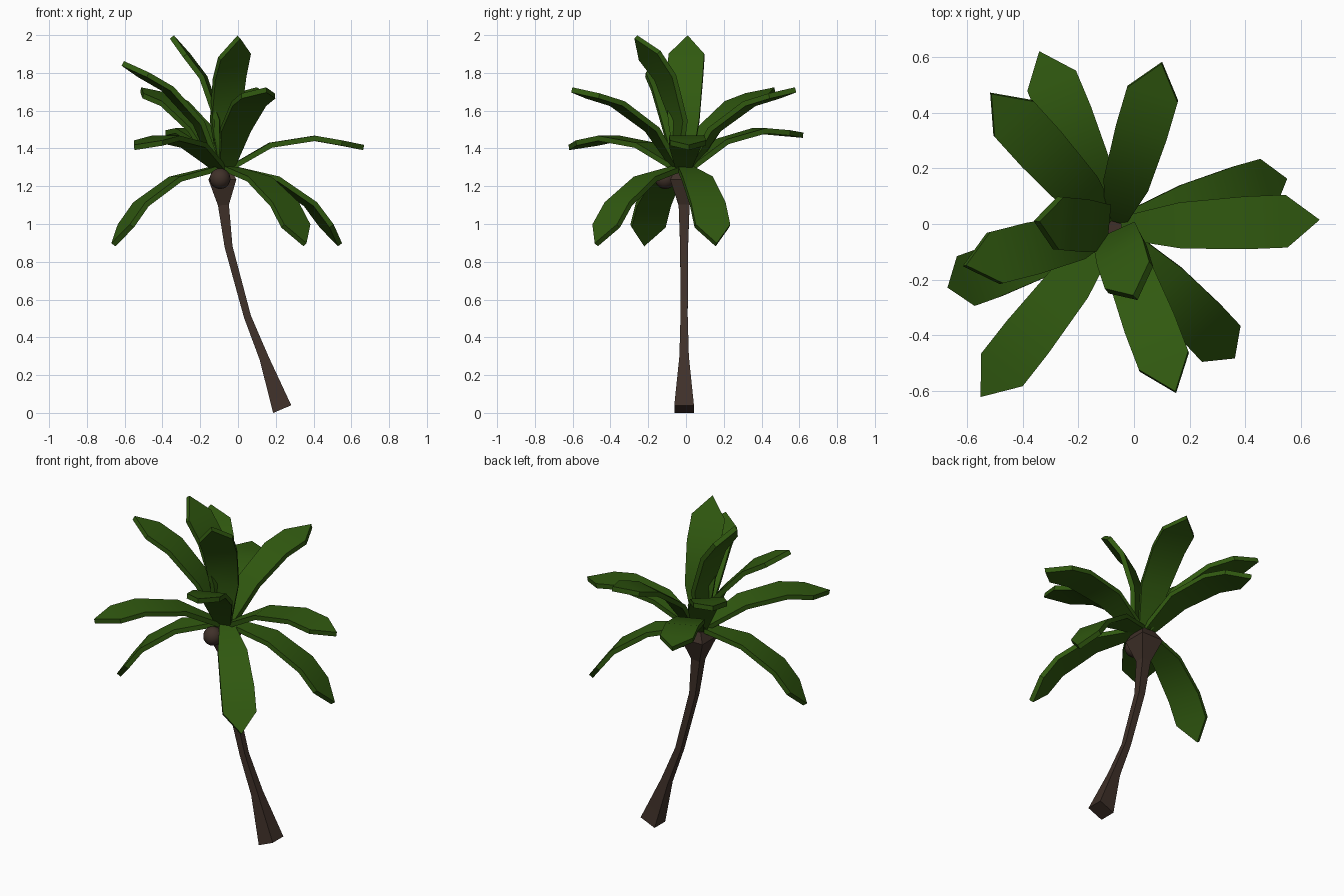
import bpy
import bmesh
import math
from mathutils import Vector

cube = bpy.data.objects.get("Cube")
if cube:
    bpy.data.objects.remove(cube, do_unlink=True)


def material(name, rgb):
    m = bpy.data.materials.new(name)
    m.use_nodes = True
    m.diffuse_color = (*rgb, 1)
    bsdf = m.node_tree.nodes["Principled BSDF"]
    bsdf.inputs["Base Color"].default_value = (*rgb, 1)
    bsdf.inputs["Roughness"].default_value = 0.9
    return m


leaf_green = material("leaf green", (0.03, 0.1, 0.005))
bark_brown = material("bark brown", (0.05, 0.03, 0.022))


def smooth(obj, degrees):
    bpy.ops.object.select_all(action="DESELECT")
    obj.select_set(True)
    bpy.context.view_layer.objects.active = obj
    bpy.ops.object.shade_smooth_by_angle(angle=math.radians(degrees))


def loft(name, rings, mat, degrees):
    """Skin four-sided rings, each given as centre, half-width and half-height vectors."""
    bm = bmesh.new()
    loops = [[bm.verts.new(c + u * a + v * b)
              for a, b in ((-1, -1), (1, -1), (1, 1), (-1, 1))] for c, u, v in rings]
    for low, high in zip(loops, loops[1:]):
        for i in range(4):
            j = (i + 1) % 4
            bm.faces.new((low[i], low[j], high[j], high[i]))
    bm.faces.new(loops[0][::-1])
    bm.faces.new(loops[-1])
    bmesh.ops.remove_doubles(bm, verts=bm.verts, dist=0.0005)
    bmesh.ops.recalc_face_normals(bm, faces=bm.faces)
    mesh = bpy.data.meshes.new(name)
    bm.to_mesh(mesh)
    bm.free()
    mesh.materials.append(mat)
    obj = bpy.data.objects.new(name, mesh)
    bpy.context.collection.objects.link(obj)
    smooth(obj, degrees)
    return obj


# Trunk: a leaning square stem, flared at the foot and the crown (x, z, half width, lean)
stem = [(0.234, 0.02, 0.052, 23), (0.138, 0.29, 0.025, 24), (0.05, 0.51, 0.019, 18),
        (-0.05, 0.88, 0.021, 11), (-0.077, 1.10, 0.029, 4), (-0.083, 1.235, 0.074, 0),
        (-0.08, 1.29, 0.045, 0)]
rings = []
for x, z, half, lean in stem:
    t = math.radians(lean)
    rings.append((Vector((x, -0.01, z)),
                  Vector((math.cos(t), 0, math.sin(t))) * half, Vector((0, half, 0))))
loft("trunk", rings, bark_brown, 15)

# Coconut hanging under the crown
bpy.ops.mesh.primitive_uv_sphere_add(segments=16, ring_count=10, radius=0.055,
                                     location=(-0.095, -0.11, 1.24))
coconut = bpy.context.object
coconut.name = "coconut"
coconut.data.materials.append(bark_brown)
smooth(coconut, 60)

# Fronds: arched blades with pointed ends
# Stations: fraction along the blade, arch height, half width
BLADE = [(0, 0, 0.04), (0.32, 0.088, 0.083), (0.65, 0.088, 0.095),
         (0.84, 0.042, 0.095), (1, 0, 0)]
CROWN = Vector((-0.075, -0.015, 1.295))
THICK = 0.014


def frond(name, tip, twist=0):
    tip = Vector(tip)
    out = Vector((tip.x - CROWN.x, tip.y - CROWN.y, 0)).normalized()
    start = CROWN + out * 0.035
    chord = tip - start
    side = Vector((-out.y, out.x, 0))
    up = chord.cross(side).normalized()
    points = [start + chord * t + up * h for t, h, _ in BLADE]
    rings = []
    for i, p in enumerate(points):
        along = points[min(i + 1, len(points) - 1)] - points[max(i - 1, 0)]
        turn = math.radians(twist) * BLADE[i][0]
        normal = along.cross(side).normalized()
        u = side * math.cos(turn) + normal * math.sin(turn)
        v = normal * math.cos(turn) - side * math.sin(turn)
        rings.append((p, u * BLADE[i][2], v * THICK))
    loft(name, rings, leaf_green, 32)


TIERS = {
    "drooping_frond": [(0.54, 0.16, 0.89), (-0.66, -0.225, 0.89), (0.355, -0.475, 0.89)],
    "level_frond": [(0.665, 0.015, 1.405), (-0.34, 0.62, 1.47), (-0.55, -0.62, 1.405)],
    "raised_frond": [(0.1, 0.58, 1.71), (-0.515, 0.47, 1.71), (0.15, -0.605, 1.71),
                     (-0.61, -0.15, 1.85)],
    "upright_frond": [(-0.35, 0.01, 1.99)],
}
for tier, tips in TIERS.items():
    for n, tip in enumerate(tips, 1):
        frond(f"{tier}_{n}", tip)
frond("upright_frond_2", (0.005, -0.265, 1.99), 20)
